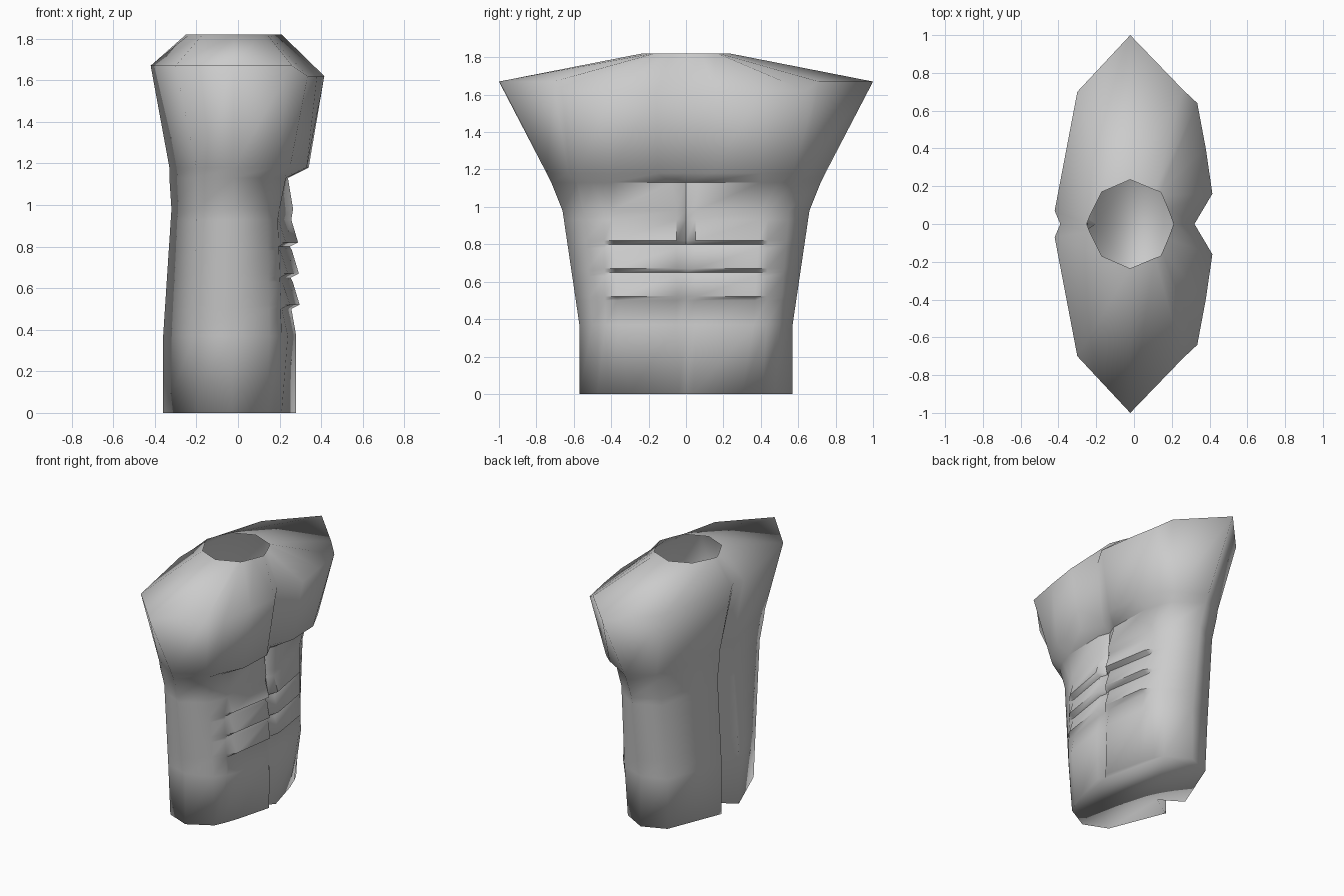
import bpy
import bmesh
import math
from mathutils import Vector

start_cube = bpy.data.objects.get("Cube")
if start_cube:
    bpy.data.objects.remove(start_cube, do_unlink=True)


def flat_material(name, colour):
    material = bpy.data.materials.new(name)
    material.use_nodes = True
    material.diffuse_color = colour
    shader = material.node_tree.nodes["Principled BSDF"]
    shader.inputs["Base Color"].default_value = colour
    return material


def section(z, *outline, back_z=None):
    """Half outline from breastbone to spine; the rear points may sit higher."""
    points = []
    for column, (x, y) in enumerate(outline):
        raised = back_z is not None and column > 3
        points.append(Vector((x, y, back_z if raised else z)))
    return points


# Half sections: breastbone, inner front, outer front, flank, front corner,
# side, back corner, spine ridge, spine groove
hem = section(0, (.25, 0), (.28, .04), (.21, .3), (.17, .41), (.14, .475),
              (-.03, .57), (-.2, .5), (-.36, .1), (-.2, 0))
hips = section(.37, (.26, 0), (.28, .05), (.24, .36), (.21, .43), (.15, .5),
               (-.03, .57), (-.21, .51), (-.36, .1), (-.24, 0))
ribs = section(.98, (.22, 0), (.265, .05), (.2, .4), (.19, .44), (.14, .55),
               (-.02, .66), (-.2, .57), (-.32, .09), (-.25, 0))
under_chest = section(1.13, (.21, 0), (.24, .08), (.23, .4), (.2, .5), (.16, .58),
                      (-.02, .72), (-.2, .62), (-.33, .08), (-.26, 0))
chest = section(1.18, (.27, 0), (.34, .15), (.33, .4), (.25, .57), (.18, .63),
                (-.02, .745), (-.2, .63), (-.33, .08), (-.27, 0))
shoulders = section(1.62, (.32, 0), (.415, .16), (.38, .4), (.335, .64), (.26, .71),
                    (-.02, 1), (-.3, .7), (-.42, .07), (-.39, 0), back_z=1.67)
neck = section(1.82, (.21, 0), (.18, .08), (.15, .15), (.14, .17), (.11, .18),
               (-.02, .235), (-.17, .17), (-.235, .04), (-.25, 0))


def blend(z, bulge):
    """Section between hips and ribs with the stomach pushed in or out."""
    t = (z - hips[0].z) / (ribs[0].z - hips[0].z)
    points = [low.lerp(high, t) for low, high in zip(hips, ribs)]
    for column in (1, 2):
        points[column].x += bulge
    return points


# Three rows of stomach muscles, each a wedge with a sharp lower lip
stomach = []
for row in range(3):
    lip = .52 + .15 * row
    stomach += [blend(lip - .02, -.02), blend(lip, .02),
                blend(lip + .11, -.01)]

rings = [hem, hips] + stomach + [ribs, under_chest, chest, shoulders, neck]


def build_torso(material):
    bm = bmesh.new()
    loops = []
    for half in rings:
        mirrored = [Vector((p.x, -p.y, p.z)) for p in reversed(half[1:-1])]
        loops.append([bm.verts.new(p) for p in half + mirrored])
    count = len(loops[0])
    for lower, upper in zip(loops, loops[1:]):
        for i in range(count):
            j = (i + 1) % count
            bm.faces.new((lower[i], lower[j], upper[j], upper[i]))
    # Closed hem, open neck
    bm.faces.new(list(reversed(loops[0])))
    mesh = bpy.data.meshes.new("torso")
    bm.to_mesh(mesh)
    bm.free()
    torso = bpy.data.objects.new("torso", mesh)
    bpy.context.collection.objects.link(torso)
    mesh.materials.append(material)
    return torso


torso = build_torso(flat_material("light grey", (.6, .6, .6, 1)))

# Smooth body that keeps crisp edges only on the stomach and under the chest
bpy.ops.object.select_all(action="DESELECT")
torso.select_set(True)
bpy.context.view_layer.objects.active = torso
bpy.ops.object.shade_smooth_by_angle(angle=math.radians(50))
for edge in torso.data.edges:
    ends = [torso.data.vertices[v].co for v in edge.vertices]
    if not all(p.x > .13 and hips[0].z < p.z < 1.3 for p in ends):
        edge.use_edge_sharp = False
